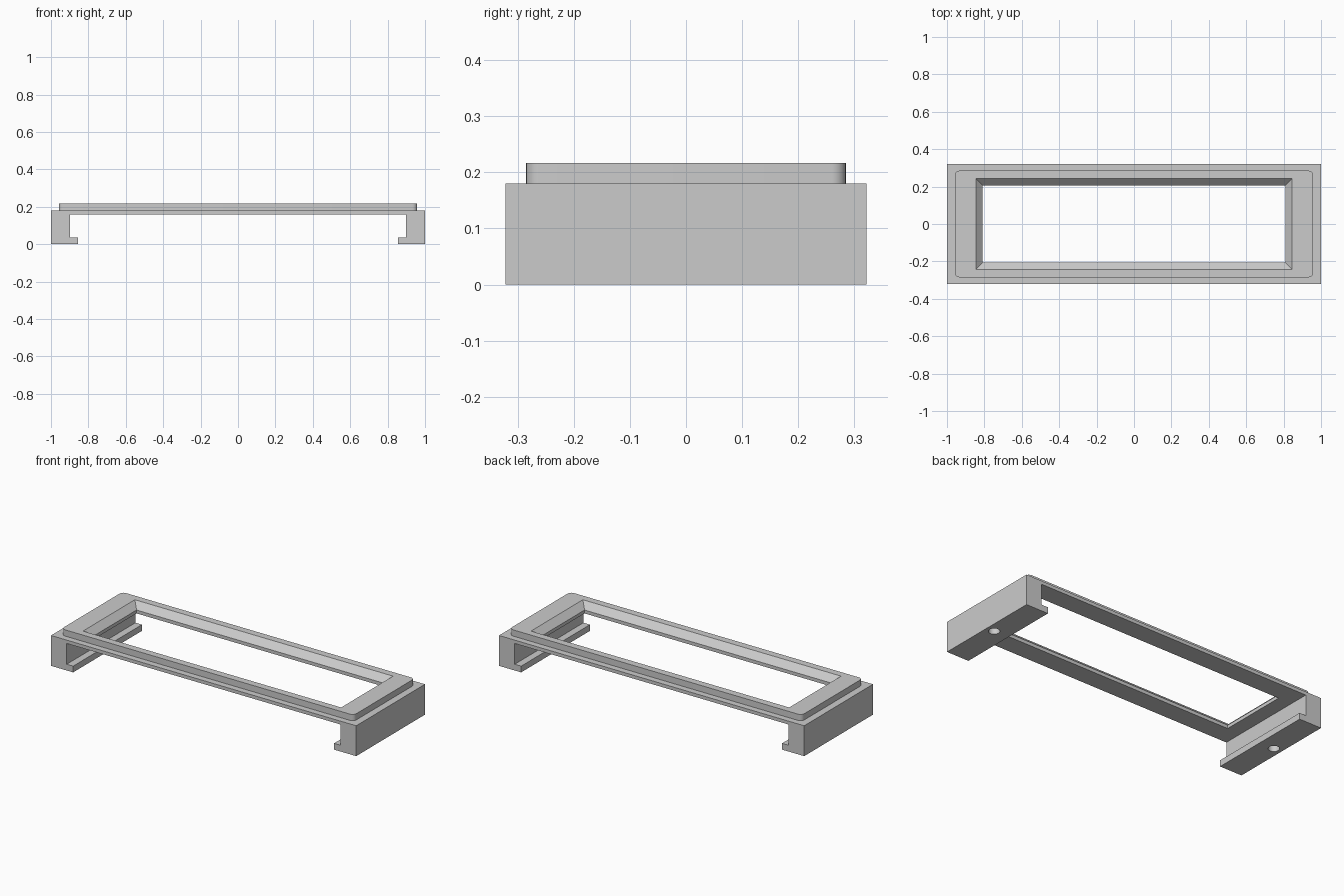
import bpy, bmesh
from math import cos, sin, pi, radians

cube = bpy.data.objects.get("Cube")
if cube:
    bpy.data.objects.remove(cube, do_unlink=True)

grey = bpy.data.materials.new("plain grey")
grey.use_nodes = True
colour = (0.6, 0.6, 0.6, 1)
grey.diffuse_color = colour
grey.node_tree.nodes["Principled BSDF"].inputs["Base Color"].default_value = colour

HALF_DEPTH = 0.322
TOP = 0.217      # top of the raised rim
DECK = 0.18      # top of the main plate


def loft(name, rings):
    """Skin a stack of equal-length point loops and cap both ends."""
    bm = bmesh.new()
    loops = [[bm.verts.new(p) for p in ring] for ring in rings]
    n = len(loops[0])
    for a, b in zip(loops, loops[1:]):
        for i in range(n):
            j = (i + 1) % n
            bm.faces.new((a[i], a[j], b[j], b[i]))
    bm.faces.new(loops[0])
    bm.faces.new(loops[-1])
    bmesh.ops.recalc_face_normals(bm, faces=bm.faces)
    mesh = bpy.data.meshes.new(name)
    bm.to_mesh(mesh)
    bm.free()
    mesh.materials.append(grey)
    obj = bpy.data.objects.new(name, mesh)
    bpy.context.collection.objects.link(obj)
    return obj


def rounded_rect(hx, hy, r, z, steps=6):
    """Rectangle outline with rounded corners."""
    centres = ((1, 1), (-1, 1), (-1, -1), (1, -1))
    return [(sx * (hx - r) + r * cos(a), sy * (hy - r) + r * sin(a), z)
            for q, (sx, sy) in enumerate(centres)
            for a in [(q + k / steps) * pi / 2 for k in range(steps + 1)]]


def rect(hx, hy, z):
    return [(hx, hy, z), (-hx, hy, z), (-hx, -hy, z), (hx, -hy, z)]


def circle(x, r, z, n=32):
    return [(x + r * cos(2 * pi * i / n), r * sin(2 * pi * i / n), z) for i in range(n)]


def combine(target, tool, operation):
    """Apply a boolean and discard the tool."""
    tool.hide_render = True
    mod = target.modifiers.new(operation.title(), 'BOOLEAN')
    mod.operation = operation
    mod.solver = 'EXACT'
    mod.object = tool
    bpy.context.view_layer.objects.active = target
    bpy.ops.object.modifier_apply(modifier=mod.name)
    bpy.data.objects.remove(tool, do_unlink=True)


# Bridge-shaped body: plate, two legs and inward feet in one profile
half = [(1, DECK), (1, 0), (0.855, 0), (0.855, 0.037), (0.897, 0.037), (0.897, 0.16)]
profile = half + [(-x, z) for x, z in reversed(half)]
frame = loft("frame", [[(x, y, z) for x, z in profile] for y in (-HALF_DEPTH, HALF_DEPTH)])

# Raised rim with rounded corners
rim = loft("raised_rim", [rounded_rect(0.958, 0.285, 0.025, z) for z in (0.17, TOP)])
combine(frame, rim, 'UNION')

# Window opening: straight lower lip, sloped upper edge
window = loft("window_cutter", [rect(0.809, 0.206, 0.1), rect(0.809, 0.206, DECK),
                                rect(0.846, 0.243, TOP), rect(0.846, 0.243, 0.3)])
combine(frame, window, 'DIFFERENCE')

# Blind round hole under each leg
for side in (-1, 1):
    hole = loft("hole_cutter", [circle(side * 0.95, 0.03, z) for z in (-0.05, 0.1)])
    combine(frame, hole, 'DIFFERENCE')

bpy.ops.object.select_all(action='DESELECT')
frame.select_set(True)
bpy.context.view_layer.objects.active = frame
bpy.ops.object.shade_smooth_by_angle(angle=radians(30))
